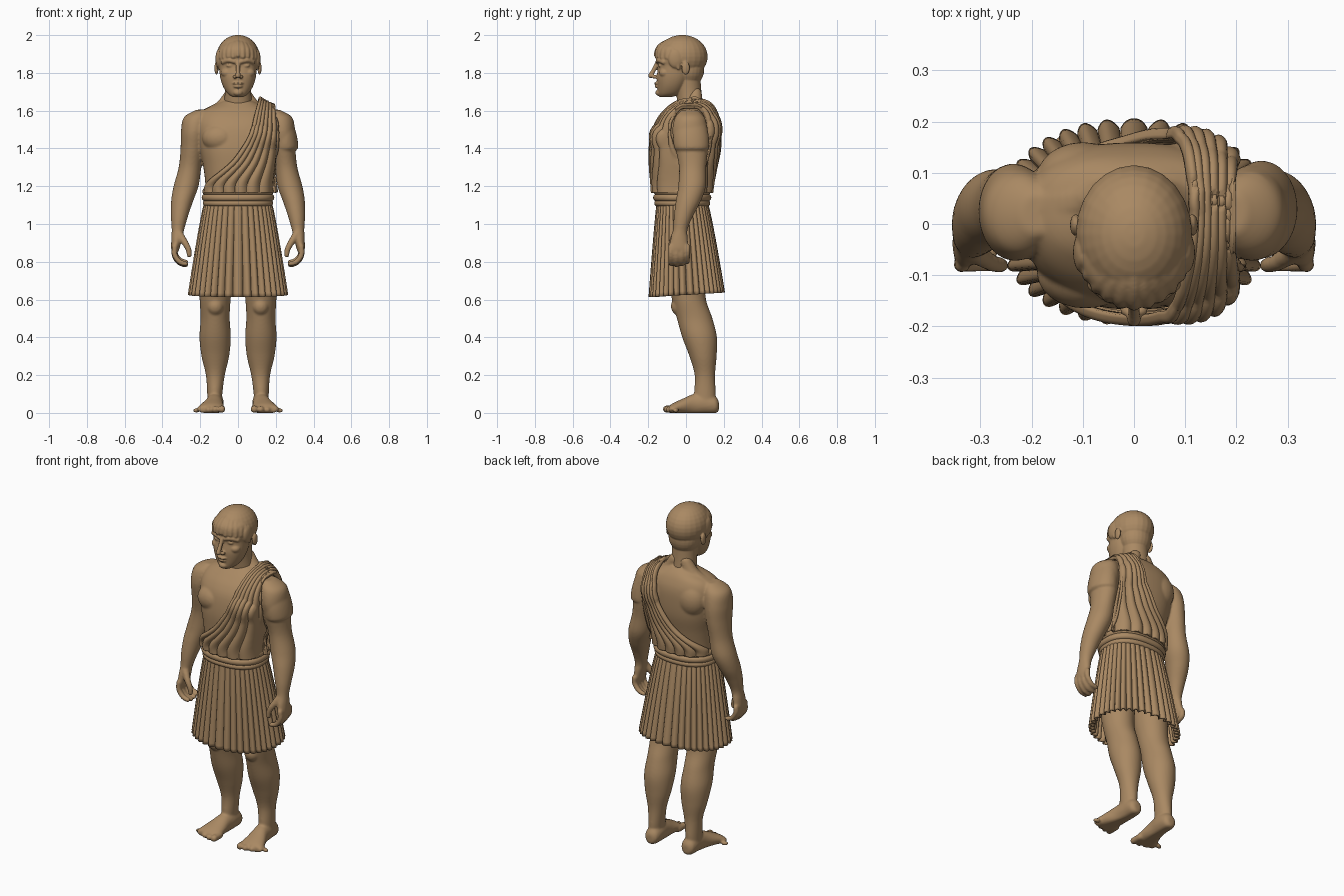
import bpy, bmesh, math
from mathutils import Vector, Matrix
from mathutils.bvhtree import BVHTree

if "Cube" in bpy.data.objects:
    bpy.data.objects.remove(bpy.data.objects["Cube"])

bronze = bpy.data.materials.new("warm bronze clay")
bronze.diffuse_color = (0.40, 0.25, 0.125, 1)
bronze.use_nodes = True
bronze.node_tree.nodes["Principled BSDF"].inputs["Base Color"].default_value = bronze.diffuse_color


def catmull(rows, sub):
    """Smoothly resample a list of equal-length tuples."""
    out, n = [], len(rows)
    for i in range(n - 1):
        p0, p1, p2, p3 = (rows[min(max(k, 0), n - 1)] for k in (i - 1, i, i + 1, i + 2))
        for s in range(sub):
            t = s / sub
            out.append([0.5 * (2 * b + (c - a) * t + (2 * a - 5 * b + 4 * c - d) * t * t
                               + (3 * b - a - 3 * c + d) * t ** 3)
                        for a, b, c, d in zip(p0, p1, p2, p3)])
    return out + [list(rows[-1])]


def loft(bm, rows, side=1, axis="z", power=2.0, seg=40, sub=6):
    """Closed loft of superellipse rings (x, y, z, a, b) stacked along z or y."""
    rings = []
    for x, y, z, a, b in catmull(rows, sub):
        ring = []
        for k in range(seg):
            t = 2 * math.pi * k / seg
            c, s = math.cos(t), math.sin(t)
            u = a * math.copysign(abs(c) ** (2 / power), c)
            v = b * math.copysign(abs(s) ** (2 / power), s)
            p = (x + u, y + v, z) if axis == "z" else (x + u, y, max(z + v, 0))
            ring.append(bm.verts.new((side * p[0], p[1], p[2])))
        rings.append(ring)
    for r, q in zip(rings, rings[1:]):
        for k in range(seg):
            bm.faces.new((r[k], r[(k + 1) % seg], q[(k + 1) % seg], q[k]))
    bm.faces.new(rings[0])
    bm.faces.new(rings[-1])


def blob(bm, c, r):
    bmesh.ops.create_uvsphere(bm, u_segments=24, v_segments=16, radius=1,
                              matrix=Matrix.Translation(c) @ Matrix.Diagonal((*r, 1)))


def chain(bm, pts, side=1, sub=6):
    """Rounded limb made of overlapping balls (x, y, z, r)."""
    for x, y, z, r in catmull(pts, sub):
        bmesh.ops.create_icosphere(bm, subdivisions=2, radius=r,
                                   matrix=Matrix.Translation((side * x, y, z)))


def finish(name, bm, voxel=0, smooth=0, thick=0):
    bmesh.ops.recalc_face_normals(bm, faces=bm.faces)
    me = bpy.data.meshes.new(name)
    bm.to_mesh(me)
    ob = bpy.data.objects.new(name, me)
    bpy.context.collection.objects.link(ob)
    if voxel:
        m = ob.modifiers.new("fuse", "REMESH")
        m.mode, m.voxel_size = "VOXEL", voxel
    if smooth:
        m = ob.modifiers.new("soften", "SMOOTH")
        m.factor, m.iterations = 0.5, smooth
    if thick:
        m = ob.modifiers.new("thickness", "SOLIDIFY")
        m.thickness, m.offset = thick, 0
    new = bpy.data.meshes.new_from_object(ob.evaluated_get(bpy.context.evaluated_depsgraph_get()))
    ob.modifiers.clear()
    ob.data = new
    new.name = name
    new.materials.clear()
    new.materials.append(bronze)
    new.polygons.foreach_set("use_smooth", [True] * len(new.polygons))
    return ob


# Body: torso, arms, legs, hands and feet fused together
bm = bmesh.new()
loft(bm, [(0, -.01, .93, .17, .13), (0, -.02, 1.12, .172, .13), (0, -.02, 1.2, .172, .135),
          (0, -.015, 1.3, .183, .148), (0, -.006, 1.4, .203, .16), (0, .004, 1.5, .215, .155),
          (0, .016, 1.56, .21, .138), (0, .028, 1.605, .18, .11), (0, .035, 1.635, .115, .085),
          (0, .035, 1.66, .06, .06)], power=2.4, seg=64)
for s in (1, -1):
    blob(bm, (s * .095, -.095, 1.455), (.095, .07, .075))                       # chest
    blob(bm, (s * .1, .09, 1.5), (.09, .07, .1))                                # shoulder blade
    chain(bm, [(.035, .05, 1.69, .035), (.08, .045, 1.615, .045), (.16, .04, 1.57, .045)], s)
    loft(bm, [(.19, .02, 1.605, .03, .04), (.218, .02, 1.565, .068, .078), (.232, .022, 1.49, .07, .094),
              (.24, .03, 1.4, .064, .086), (.254, .035, 1.3, .06, .072), (.275, .032, 1.2, .066, .073),
              (.296, .012, 1.12, .058, .066), (.31, -.014, 1.04, .045, .05), (.318, -.03, .97, .033, .038),
              (.325, -.036, .92, .028, .046), (.332, -.038, .87, .022, .05), (.332, -.038, .85, .015, .045)], s)
    for i in range(4):                                                          # fingers
        y, d = -.08 + i * .029, (.006, 0, .004, .016)[i]
        chain(bm, [(.335, y, .88, .016), (.335, y, .83 + d, .0155), (.308, y, .793 + d, .0145),
                   (.275, y, .783 + d, .013)], s)
    chain(bm, [(.31, -.055, .945, .022), (.28, -.075, .9, .018), (.262, -.08, .865, .016),
               (.258, -.08, .835, .014)], s)                                    # thumb
    loft(bm, [(.125, .1, .03, .038, .05), (.123, .1, .1, .04, .057), (.12, .1, .2, .05, .054),
              (.12, .09, .3, .073, .072), (.121, .072, .4, .083, .092), (.121, .046, .5, .077, .094),
              (.121, .016, .6, .082, .09), (.115, .0, .72, .09, .1), (.095, -.01, .96, .09, .11)], s)
    blob(bm, (s * .12, -.035, .565), (.045, .045, .05))                         # kneecap
    loft(bm, [(.12, .174, .035, .02, .025), (.12, .155, .042, .04, .045), (.12, .1, .05, .045, .056),
              (.125, .04, .045, .046, .055), (.135, -.02, .034, .06, .04), (.143, -.07, .023, .072, .028),
              (.146, -.09, .018, .066, .018)], s, axis="y")
    for i in range(5):                                                          # toes
        x, y, r = .086 + i * .032, -.104 + .003 * i * i, .02 - .0018 * i
        chain(bm, [(x, -.05, r, r), (x + .003 * i, y, r, r)], s)
# short sleeve on the draped arm
loft(bm, [(.225, .022, 1.56, .06, .08), (.243, .026, 1.47, .068, .094), (.25, .03, 1.405, .069, .093),
          (.25, .03, 1.392, .055, .08)])
bmesh.ops.recalc_face_normals(bm, faces=bm.faces)
tree = BVHTree.FromBMesh(bm)
finish("body", bm, voxel=.0065, smooth=5)

# Head with neck, face and hair
bm = bmesh.new()
loft(bm, [(0, .035, 1.57, .085, .07), (0, .022, 1.64, .073, .067), (0, .012, 1.72, .07, .068),
          (0, 0, 1.81, .075, .075)])
loft(bm, [(0, -.108, 1.672, .028, .032), (0, -.088, 1.69, .055, .06), (0, -.075, 1.73, .08, .077),
          (0, -.065, 1.78, .095, .09), (0, -.06, 1.838, .1, .086), (0, -.058, 1.87, .104, .098),
          (0, -.05, 1.93, .1, .1), (0, -.04, 1.96, .07, .07)], power=2.2)
blob(bm, (0, -.02, 1.886), (.114, .135, .115))
blob(bm, (0, .012, 1.82), (.09, .085, .095))
chain(bm, [(0, -.15, 1.855, .013), (0, -.168, 1.82, .012), (0, -.187, 1.785, .014)])   # nose
blob(bm, (0, -.155, 1.745), (.029, .014, .007))                                        # lips
blob(bm, (0, -.152, 1.728), (.024, .014, .008))
blob(bm, (0, -.14, 1.695), (.026, .022, .018))                                         # chin
for s in (1, -1):
    blob(bm, (s * .016, -.166, 1.779), (.011, .014, .01))                              # nostril
    chain(bm, [(.018, -.15, 1.86, .012), (.05, -.142, 1.866, .012), (.08, -.118, 1.857, .013)], s)
    blob(bm, (s * .042, -.134, 1.838), (.02, .013, .009))                              # eye
    blob(bm, (s * .058, -.112, 1.8), (.032, .03, .025))                                # cheekbone
    blob(bm, (s * .114, -.002, 1.825), (.011, .022, .035))                             # ear
    blob(bm, (s * .102, -.055, 1.875), (.017, .04, .05))                               # temple hair
    chain(bm, [(.104, -.045, 1.87, .014), (.104, -.04, 1.825, .009)], s)               # sideburn
for i in range(-5, 6):                                                                 # fringe locks
    a = i * .24
    lock = []
    for e, r in ((1.05, .012), (.75, .017), (.42, .019), (.12 - .04 * (i % 2), .014)):
        lock.append((.108 * math.sin(a) * math.cos(e), -.025 - .132 * math.cos(a) * math.cos(e),
                     1.882 + .1 * math.sin(e) - .012 * abs(a), r))
    chain(bm, lock)
finish("head", bm, voxel=.0042, smooth=4)

# Draped cloth over one shoulder, projected onto the body from front waist to back waist
edge = [(1.165, -.168), (1.2, -.166), (1.235, -.14), (1.28, -.085), (1.34, -.02), (1.45, .055), (1.5, .075)]
path = [(z, x, 0.0) for z, x in edge]
path += [(1.5, .075 + .035 * math.sin(math.pi * k / 10), math.pi * k / 10) for k in range(1, 10)]
path += [(z, x, math.pi) for z, x in reversed(edge)]
bm = bmesh.new()
NU, grid = 84, []
for z, xl, a in catmull(path, 5):
    out = Vector((0, -math.cos(a), math.sin(a)))
    xr = .207 - .012 * math.sin(max(a, 0))
    row = []
    for k in range(NU + 1):
        u = k / NU
        x = xl + (xr - xl) * u
        c = Vector((x, .015, z))
        hit, nor, _, _ = tree.ray_cast(c + out * .5, -out, .5)
        if hit is None:
            hit, nor, _, _ = tree.find_nearest(c + out * .02)
        fold = abs(math.sin(math.pi * 6.5 * u ** .85)) ** .8
        n = (nor + out).normalized()
        row.append(bm.verts.new(hit + n * (.008 + .019 * fold)))
    grid.append(row)
for r, q in zip(grid, grid[1:]):
    for k in range(NU):
        bm.faces.new((r[k], r[k + 1], q[k + 1], q[k]))
finish("shoulder_drape", bm, smooth=4, thick=.014)

# Rolled belt of stacked cords
bm = bmesh.new()
for z, r, grow in ((1.172, .018, 0), (1.14, .019, .003), (1.11, .015, 0)):
    rings = []
    for k in range(72):
        t = 2 * math.pi * k / 72
        c, s = math.cos(t), math.sin(t)
        ring = []
        for j in range(12):
            p = 2 * math.pi * j / 12
            d = r * .8 * math.cos(p) + grow
            ring.append(bm.verts.new(((.174 + d) * math.copysign(abs(c) ** .85, c),
                                      -.02 + (.136 + d) * math.copysign(abs(s) ** .85, s),
                                      z + r * math.sin(p))))
        rings.append(ring)
    for k in range(72):
        for j in range(12):
            q, w = rings[k], rings[(k + 1) % 72]
            bm.faces.new((q[j], w[j], w[(j + 1) % 12], q[(j + 1) % 12]))
finish("belt", bm)

# Pleated skirt
bm = bmesh.new()
PLEATS, PER, ROWS = 38, 10, 24
rings = []
for i in range(ROWS + 1):
    f = i / ROWS
    ring = []
    for k in range(PLEATS * PER):
        t = 2 * math.pi * k / (PLEATS * PER)
        c, s = math.cos(t), math.sin(t)
        d = (.004 + .009 * f) * (2 * abs(math.sin(PLEATS * t / 2)) ** .8 - 1.2)
        g = f ** .85
        ring.append(bm.verts.new(((.172 + .08 * g + d) * math.copysign(abs(c) ** .88, c),
                                  -.02 + .024 * g + (.128 + .06 * g + d) * math.copysign(abs(s) ** .88, s),
                                  1.115 - f * (.49 - .012 * s))))
    rings.append(ring)
n = PLEATS * PER
for r, q in zip(rings, rings[1:]):
    for k in range(n):
        bm.faces.new((r[k], r[(k + 1) % n], q[(k + 1) % n], q[k]))
finish("pleated_skirt", bm, thick=.008)
